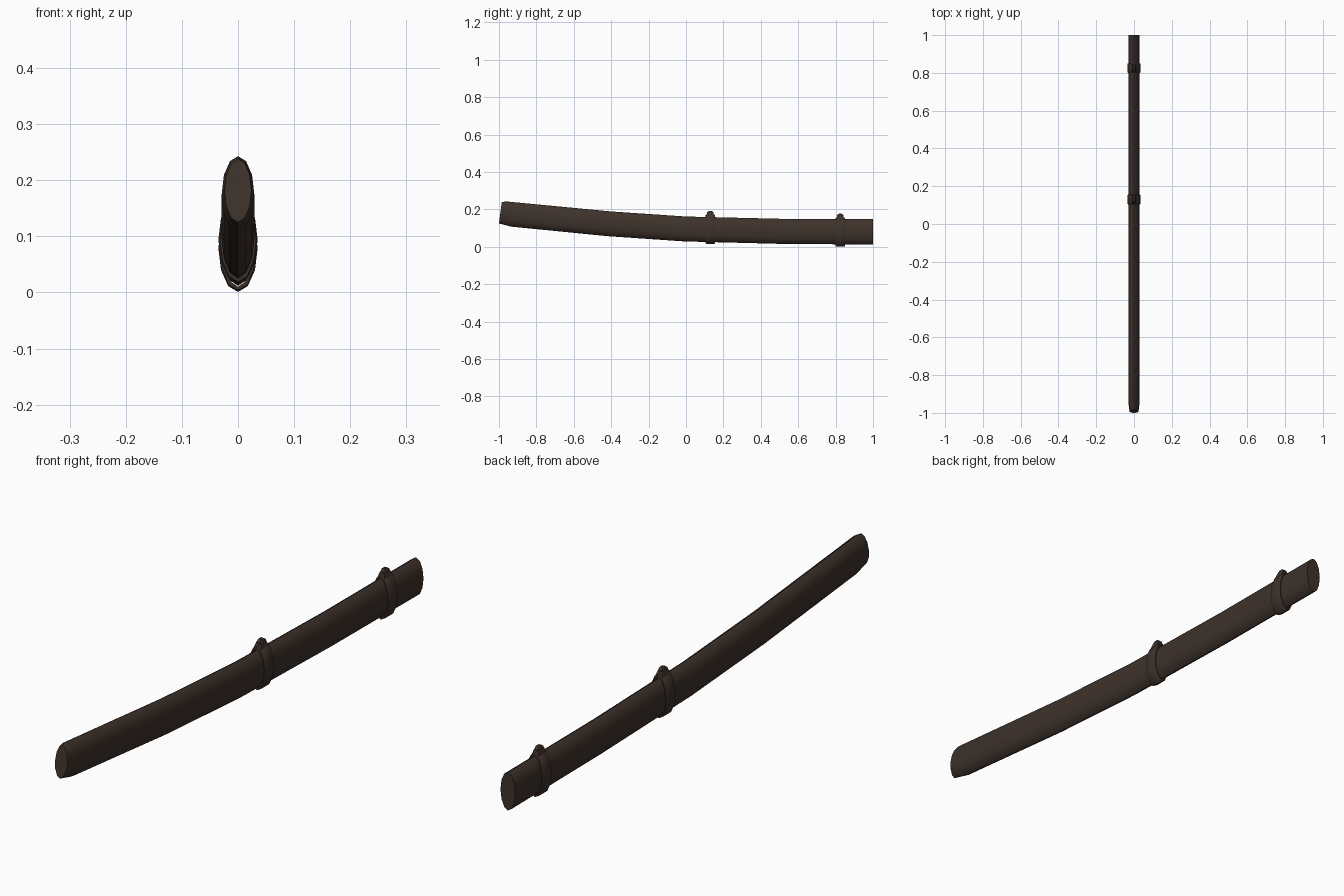
import bpy
import bmesh
from math import sin, cos, pi, radians
from mathutils import Vector

if "Cube" in bpy.data.objects:
    bpy.data.objects.remove(bpy.data.objects["Cube"], do_unlink=True)

SIDES = 12
BROWN = (0.048, 0.032, 0.024, 1)

mat = bpy.data.materials.new("dark brown lacquer")
mat.use_nodes = True
mat.diffuse_color = BROWN
bsdf = mat.node_tree.nodes["Principled BSDF"]
bsdf.inputs["Base Color"].default_value = BROWN
bsdf.inputs["Roughness"].default_value = 0.7


def ring(half_width, top, bottom):
    """Oval cross-section between a top and a bottom point, each (y, z)."""
    top, bottom = Vector((0, *top)), Vector((0, *bottom))
    mid, arm = (top + bottom) / 2, (top - bottom) / 2
    turns = [2 * pi * i / SIDES for i in range(SIDES)]
    return [mid + arm * cos(a) + Vector((half_width * sin(a), 0, 0)) for a in turns]


def loft(name, rings, closed=False):
    """Skin a row of rings; cap the ends, or join the last to the first."""
    bm = bmesh.new()
    loops = [[bm.verts.new(p) for p in r] for r in rings]
    pairs = list(zip(loops, loops[1:]))
    if closed:
        pairs.append((loops[-1], loops[0]))
    else:
        bm.faces.new(loops[0])
        bm.faces.new(loops[-1])
    for a, b in pairs:
        n = len(a)
        for i in range(n):
            j = (i + 1) % n
            bm.faces.new((a[i], a[j], b[j], b[i]))
    bmesh.ops.recalc_face_normals(bm, faces=bm.faces)
    mesh = bpy.data.meshes.new(name)
    bm.to_mesh(mesh)
    bm.free()
    mesh.materials.append(mat)
    obj = bpy.data.objects.new(name, mesh)
    bpy.context.collection.objects.link(obj)
    bpy.ops.object.select_all(action="DESELECT")
    obj.select_set(True)
    bpy.context.view_layer.objects.active = obj
    bpy.ops.object.shade_smooth_by_angle(angle=radians(35))
    return obj


# Curved scabbard body with a rounded tip at the front
loft("scabbard_body", [
    ring(0.024, (-0.985, 0.238), (-1.0, 0.125)),
    ring(0.029, (-0.965, 0.243), (-0.935, 0.108)),
    ring(0.029, (-0.4, 0.189), (-0.42, 0.057)),
    ring(0.029, (0.0, 0.162), (-0.01, 0.029)),
    ring(0.029, (0.5, 0.150), (0.5, 0.016)),
    ring(0.029, (1.0, 0.148), (1.0, 0.012)),
])


def hanger(label, y, z):
    # Bevelled band around the body
    def band_ring(dy, grow):
        return ring(0.030 + grow, (y + dy, z + 0.073 + grow), (y + dy, z - 0.073 - grow))
    profile = [(-0.026, -0.004), (-0.026, 0.002), (-0.021, 0.005),
               (0.021, 0.005), (0.026, 0.002), (0.026, -0.004)]
    loft(label + "_band", [band_ring(*p) for p in profile], closed=True)

    # Tapered shoulder and cord knob on top
    def slab(half_x, half_y, height):
        return [Vector((sx * half_x, y + sy * half_y, z + height))
                for sx, sy in ((-1, -1), (1, -1), (1, 1), (-1, 1))]
    loft(label + "_shoulder", [slab(0.016, 0.024, 0.064), slab(0.009, 0.015, 0.088)])

    def disc(x, radius):
        return [Vector((x, y + 1.35 * radius * cos(a), z + 0.085 + radius * sin(a)))
                for a in [2 * pi * (i + 0.5) / 8 for i in range(8)]]
    loft(label + "_knob", [disc(-0.010, 0.009), disc(-0.006, 0.014),
                           disc(0.006, 0.014), disc(0.010, 0.009)])


hanger("front_hanger", 0.13, 0.094)
hanger("rear_hanger", 0.825, 0.079)
